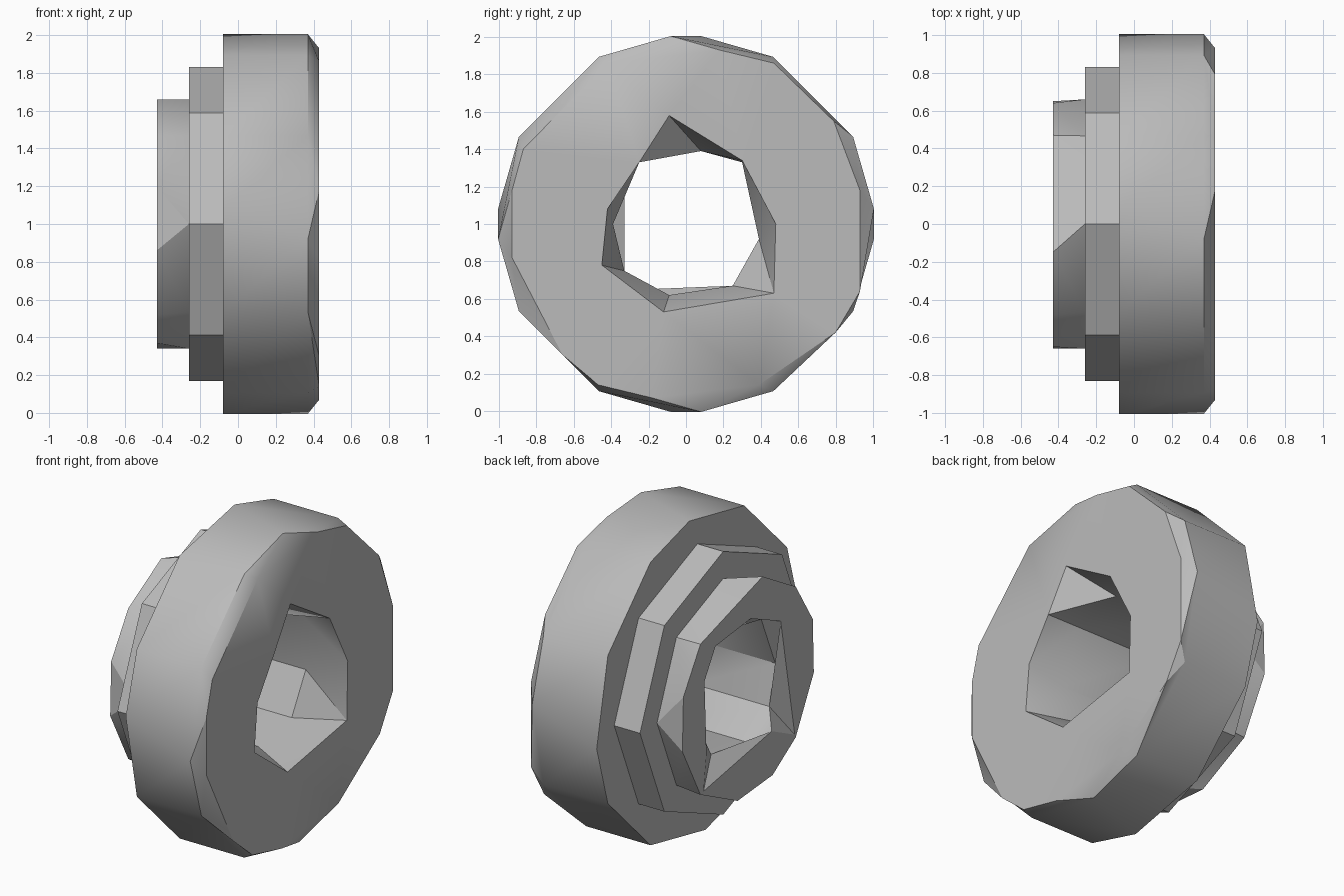
import bpy, bmesh, math

if "Cube" in bpy.data.objects:
    bpy.data.objects.remove(bpy.data.objects["Cube"], do_unlink=True)

# One plain grey finish
GREY = (0.5, 0.5, 0.5, 1)
grey = bpy.data.materials.new("plain_grey")
grey.diffuse_color = GREY
grey.use_nodes = True
grey.node_tree.nodes["Principled BSDF"].inputs["Base Color"].default_value = GREY


def polygon(radius, angles):
    """Cross-section corners (y, z about the axis) repeated in four quarters."""
    return [(radius * math.cos(math.radians(a + 90 * q)),
             radius * math.sin(math.radians(a + 90 * q)))
            for q in range(4) for a in angles]


def angle(v):
    return math.atan2(v.co.z - 1, v.co.y)


def zip_loops(bm, a, b):
    """Join two rings with different corner counts by stepping round the axis."""
    def apart(v, w):
        return (angle(v) - angle(w) + math.pi) % math.tau - math.pi
    start = min(range(len(b)), key=lambda k: abs(apart(b[k], a[0])))
    b = b[start:] + b[:start]
    ta = [(angle(v) - angle(a[0])) % math.tau for v in a] + [math.tau]
    first = apart(b[0], a[0])
    tb = [first + (angle(v) - angle(b[0])) % math.tau for v in b] + [first + math.tau]
    i = j = 0
    while i < len(a) or j < len(b):
        va, vb = a[i % len(a)], b[j % len(b)]
        if j == len(b) or (i < len(a) and ta[i + 1] < tb[j + 1]):
            bm.faces.new((va, vb, a[(i + 1) % len(a)]))
            i += 1
        else:
            bm.faces.new((va, vb, b[(j + 1) % len(b)]))
            j += 1


def make_part(name, sections):
    """Skin a list of (x, corners) rings, in order along the surface."""
    bm = bmesh.new()
    rings = []
    for x, corners in sections:
        ring = [bm.verts.new((x, y, z + 1)) for y, z in corners]
        rings.append(sorted(ring, key=angle))
    for a, b in zip(rings, rings[1:]):
        zip_loops(bm, a, b)
    # Merge coplanar triangles back to clean flat faces
    bmesh.ops.dissolve_limit(bm, angle_limit=0.01, verts=bm.verts, edges=bm.edges)
    mesh = bpy.data.meshes.new(name)
    bm.to_mesh(mesh)
    bm.free()
    mesh.materials.append(grey)
    obj = bpy.data.objects.new(name, mesh)
    bpy.context.collection.objects.link(obj)
    bpy.ops.object.select_all(action='DESELECT')
    obj.select_set(True)
    bpy.context.view_layer.objects.active = obj
    bpy.ops.object.shade_smooth_by_angle(angle=math.radians(30))


# Cross-sections
flange_octagon = polygon(0.83, (0, 45))
hub_octagon = polygon(0.66, (0, 45))
disc_back = polygon(1.008, (-4.6, 27.6, 62.4))
disc_front = polygon(1.008, (4.6, 27.6, 62.4))
face_rim = [(.18, .93), (.47, .86), (.79, .55), (.93, .18), (.93, -.36), (.8, -.58),
            (.39, -.86), (-.18, -.93), (-.47, -.86), (-.66, -.7), (-.93, -.18),
            (-.93, .18), (-.87, .4), (-.42, .86)]
mouth = [(-.09, .58), (.3, .34), (.48, 0), (.47, -.37), (-.12, -.47),
         (-.45, -.22), (-.42, .08), (-.25, .33)]
throat = [(.08, .39), (.3, .33), (.39, -.08), (.25, -.33), (-.09, -.38),
          (-.33, -.25), (-.39, 0), (-.25, .33)]
hub_end = [(.47, .47), (.64, .2), (.65, -.14), (.47, -.48), (.1, -.66), (-.25, -.63),
           (-.48, -.48), (-.66, -.14), (-.65, .2), (-.48, .47), (-.15, .66)]
hub_hole = [(.32, .4), (.43, .22), (.41, -.24), (.44, -.47), (-.24, -.35),
            (-.47, -.46), (-.33, .31), (-.03, .44)]

# Wide disc with chamfered front edge
make_part("wide_disc", [(.43, mouth), (.43, face_rim), (.37, disc_front),
                        (-.08, disc_back), (-.08, flange_octagon)])
# Eight-sided step behind it
make_part("step_flange", [(-.08, flange_octagon), (-.26, flange_octagon),
                          (-.26, hub_octagon)])
# Narrow hub
make_part("hub", [(-.26, hub_octagon), (-.43, hub_end), (-.43, hub_hole)])
# Bore through the middle
make_part("bore", [(-.43, hub_hole), (-.35, throat), (.2, throat), (.43, mouth)])
